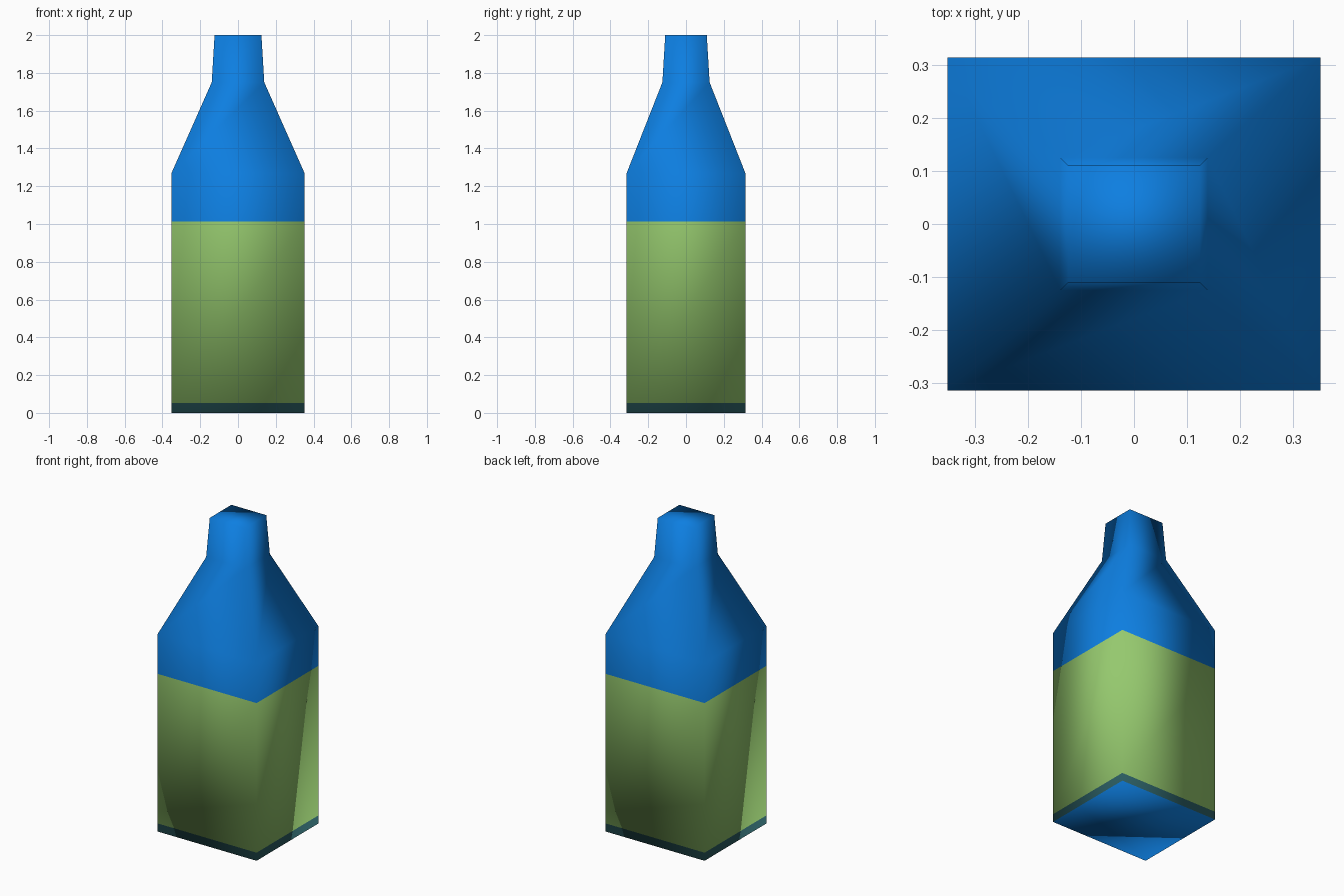
import bpy, bmesh
from mathutils import Vector

if "Cube" in bpy.data.objects:
    bpy.data.objects.remove(bpy.data.objects["Cube"])


def material(name, rgb):
    m = bpy.data.materials.new(name)
    m.diffuse_color = (*rgb, 1)
    m.use_nodes = True
    m.node_tree.nodes["Principled BSDF"].inputs["Base Color"].default_value = m.diffuse_color
    return m


# Half width, half depth, height of each rectangular ring, bottom to top
rings = [(0.352, 0.314, 0), (0.352, 0.314, 1.27), (0.139, 0.125, 1.75), (0.124, 0.11, 2.0)]
corners = [(-1, -1), (1, -1), (1, 1), (-1, 1)]
LABEL_BOTTOM, LABEL_TOP = 0.052, 1.014

# Bottle body: four-sided loft, closed at both ends
bm = bmesh.new()
loops = [[bm.verts.new((sx * w, sy * d, z)) for sx, sy in corners] for w, d, z in rings]
for low, high in zip(loops, loops[1:]):
    for i in range(4):
        j = (i + 1) % 4
        bm.faces.new((low[i], low[j], high[j], high[i]))
bm.faces.new(loops[0][::-1])
bm.faces.new(loops[-1])
bm.normal_update()
base = [(v.co.copy(), v.normal.copy()) for v in bm.verts]

# Cut the colour borders into the straight sides
for z in (LABEL_BOTTOM, LABEL_TOP):
    bmesh.ops.bisect_plane(bm, geom=bm.verts[:] + bm.edges[:] + bm.faces[:],
                           plane_co=(0, 0, z), plane_no=(0, 0, 1))

# Colour by height: blue shoulder and underside, green label, teal foot band
for f in bm.faces:
    f.smooth = True
    z = f.calc_center_median().z
    if 0.001 < z < LABEL_BOTTOM:
        f.material_index = 2
    elif LABEL_BOTTOM < z < LABEL_TOP:
        f.material_index = 1

mesh = bpy.data.meshes.new("bottle")
bm.to_mesh(mesh)
bm.free()
for m in (material("blue", (0.004, 0.21, 0.75)),
          material("label green", (0.30, 0.58, 0.155)),
          material("dark teal", (0.03, 0.135, 0.15))):
    mesh.materials.append(m)


# Keep the soft shading of the uncut body across the colour borders
def soft_normal(co):
    for p, n in base:
        if (p - co).length < 1e-4:
            return n
    col = [(p, n) for p, n in base if (p.xy - co.xy).length < 1e-4]
    (p0, n0), (p1, n1) = sorted(col, key=lambda c: c[0].z)
    return n0.lerp(n1, (co.z - p0.z) / (p1.z - p0.z)).normalized()


mesh.normals_split_custom_set_from_vertices([soft_normal(v.co) for v in mesh.vertices])

bottle = bpy.data.objects.new("bottle", mesh)
bpy.context.collection.objects.link(bottle)
